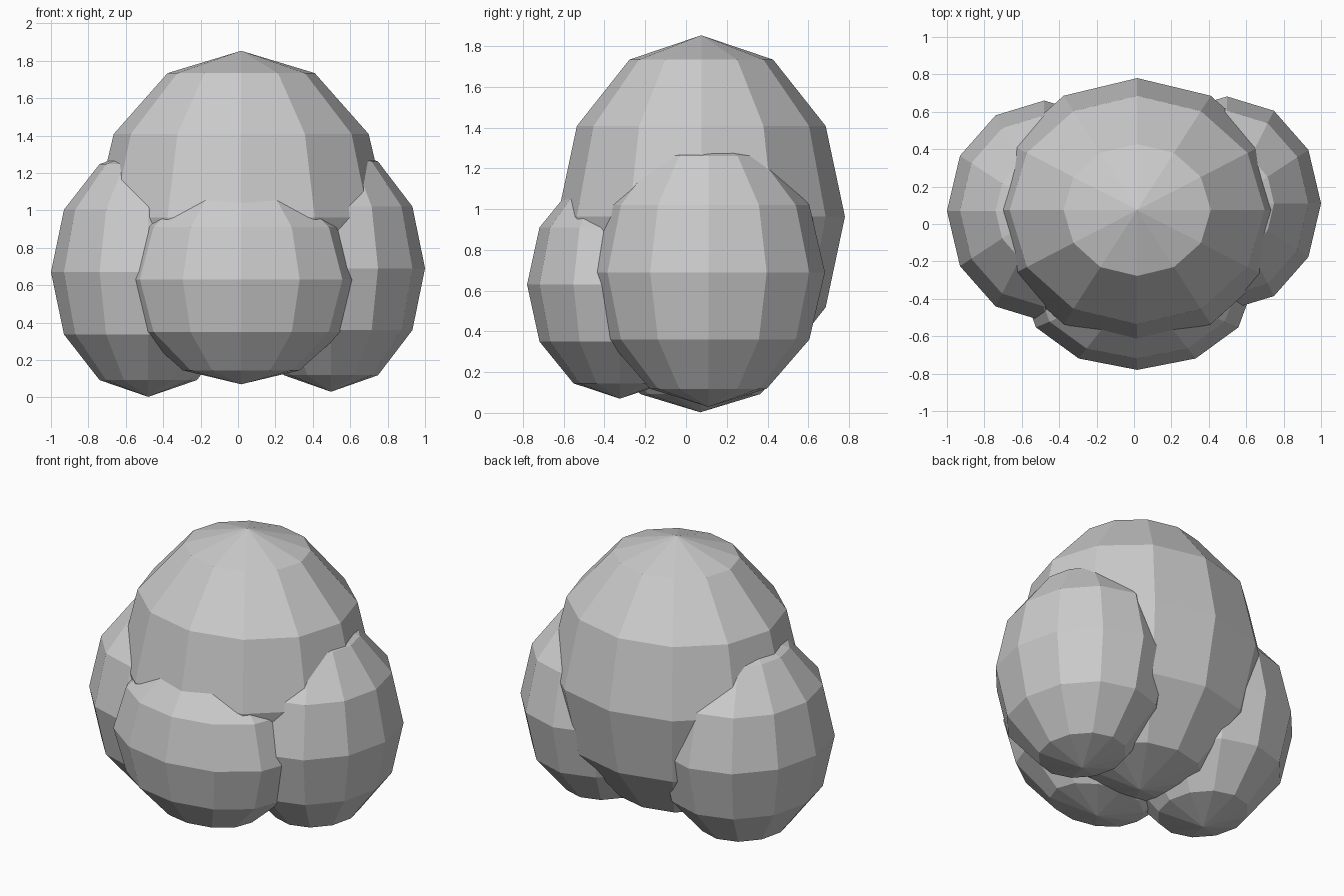
import bpy

if "Cube" in bpy.data.objects:
    bpy.data.objects.remove(bpy.data.objects["Cube"])

# Low-poly bush: four overlapping, flat-shaded ellipsoid clumps
CLUMPS = {
    # name: (centre, radii)
    "main_foliage": ((0.017, 0.075, 0.963), (0.787, 0.705, 0.89)),
    "front_foliage": ((0.017, -0.325, 0.63), (0.625, 0.455, 0.56)),
    "right_foliage": ((0.497, 0.11, 0.69), (0.503, 0.572, 0.66)),
    "left_foliage": ((-0.48, 0.07, 0.67), (0.52, 0.59, 0.667)),
}


def add_clump(name, centre, radii):
    bpy.ops.mesh.primitive_uv_sphere_add(segments=12, ring_count=6, radius=1, location=centre)
    clump = bpy.context.object
    clump.name = name
    clump.scale = radii
    bpy.ops.object.transform_apply(location=False, rotation=False, scale=True)
    bpy.ops.object.shade_flat()
    return clump


for name, (centre, radii) in CLUMPS.items():
    add_clump(name, centre, radii)
